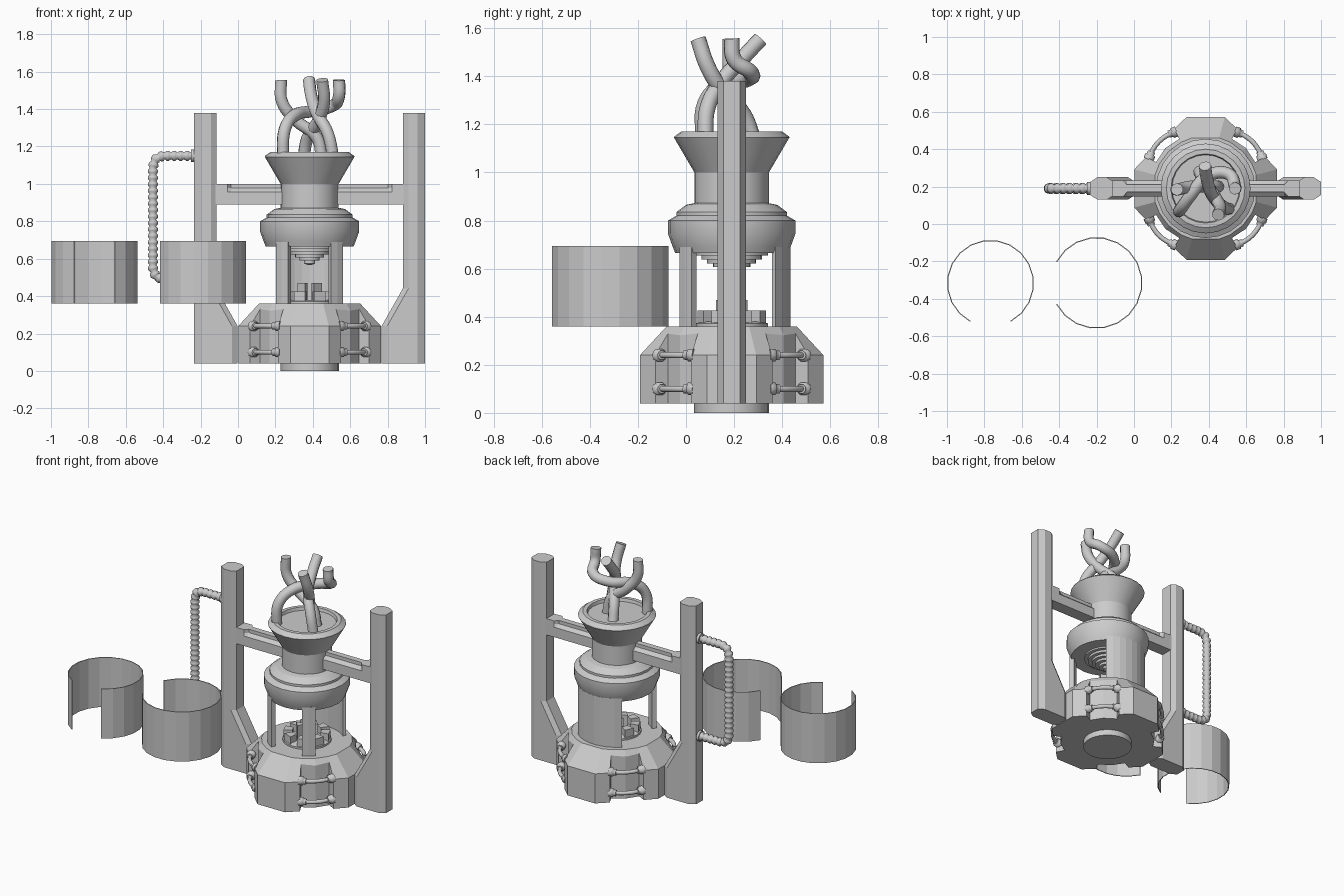
import bpy, bmesh
from math import sin, cos, radians, pi, tau
from mathutils import Vector

if "Cube" in bpy.data.objects:
    bpy.data.objects.remove(bpy.data.objects["Cube"])

CX, CY = 0.383, 0.19   # axis of the machine


def finish(name, bm, smooth=None):
    bmesh.ops.remove_doubles(bm, verts=bm.verts, dist=1e-5)
    bmesh.ops.recalc_face_normals(bm, faces=bm.faces)
    me = bpy.data.meshes.new(name)
    bm.to_mesh(me)
    bm.free()
    ob = bpy.data.objects.new(name, me)
    bpy.context.collection.objects.link(ob)
    if smooth:
        bpy.ops.object.select_all(action='DESELECT')
        ob.select_set(True)
        bpy.context.view_layer.objects.active = ob
        bpy.ops.object.shade_smooth_by_angle(angle=radians(smooth))
    return ob


def loft(name, rings, smooth=None, closed=False):
    """Skin a list of point rings; cap the ends unless closed on itself."""
    bm = bmesh.new()
    vs = [[bm.verts.new(p) for p in ring] for ring in rings]
    n = len(vs[0])
    pairs = list(zip(vs, vs[1:])) + ([(vs[-1], vs[0])] if closed else [])
    for a, b in pairs:
        for i in range(n):
            j = (i + 1) % n
            bm.faces.new((a[i], a[j], b[j], b[i]))
    if not closed:
        bm.faces.new(vs[0])
        bm.faces.new(vs[-1])
    return finish(name, bm, smooth)


def lathe(name, profile, segs=24, smooth=25):
    return loft(name, [[(CX + r * cos(tau * i / segs), CY + r * sin(tau * i / segs), z)
                        for i in range(segs)] for r, z in profile], smooth)


def shell(name, cx, cy, ro, ri, z0, z1, a0, a1, segs):
    """Curved wall between two angles."""
    rings = []
    for i in range(segs + 1):
        a = radians(a0 + (a1 - a0) * i / segs)
        rings.append([(cx + r * cos(a), cy + r * sin(a), z)
                      for r, z in ((ro, z0), (ro, z1), (ri, z1), (ri, z0))])
    return loft(name, rings)


def tube(name, pts, radius, radii=None, smooth_path=True, res=3):
    cu = bpy.data.curves.new(name, 'CURVE')
    cu.dimensions = '3D'
    cu.bevel_depth = radius
    cu.bevel_resolution = res
    cu.use_fill_caps = True
    if smooth_path:
        sp = cu.splines.new('BEZIER')
        sp.bezier_points.add(len(pts) - 1)
        for bp, p in zip(sp.bezier_points, pts):
            bp.co = p
            bp.handle_left_type = bp.handle_right_type = 'AUTO'
        sp.resolution_u = 6
    else:
        sp = cu.splines.new('POLY')
        sp.points.add(len(pts) - 1)
        for i, (bp, p) in enumerate(zip(sp.points, pts)):
            bp.co = (*p, 1)
            bp.radius = radii[i] if radii else 1
    ob = bpy.data.objects.new(name, cu)
    bpy.context.collection.objects.link(ob)
    return ob


# Base: four lobes with recesses on the diagonals
lathe("foot_disc", [(.156, 0), (.156, .06)])
cols = []
for k in range(4):
    for off, r in ((-28, .30), (-28, .36), (-15, .395), (15, .395), (28, .36), (28, .30), (45, .305)):
        cols.append((radians(90 * k + off), r))


def base_ring(level):
    out = []
    for a, r in cols:
        rr = .28 if level == 2 else r
        z = (.04, .24 + max(0, .12 * (.36 - r) / .08), .36)[level]
        out.append((CX + rr * cos(a), CY + rr * sin(a), z))
    return out


loft("base", [base_ring(i) for i in range(3)])

# Small curved pipes with collars across each recess
for k in range(4):
    for z in (.10, .24):
        pts = []
        for t in range(9):
            a = radians(90 * k + 27 + 36 * t / 8)
            r = .342 + .012 * sin(pi * t / 8)
            pts.append(Vector((CX + r * cos(a), CY + r * sin(a), z)))
        tube("recess_pipe", pts, .013, smooth_path=False)
        for p, q in ((pts[0], pts[1]), (pts[-1], pts[-2])):
            d = (q - p).normalized()
            tube("pipe_collar", [p, p + d * .025, p + d * .027, p + d * .045], .028,
                 [1, 1, .75, .7], smooth_path=False)

# Side posts with flared feet
for name, side in (("left_post", -1), ("right_post", 1)):
    rings = []
    for z, inner in ((.04, .33), (.24, .385), (.44, .498), (1.38, .498)):
        if z == .04:
            inner = .385
        prof = [(.617, .035), (.578, .06), (inner + .03, .06), (inner, .04)]
        loop = prof + [(x, -y) for x, y in reversed(prof)]
        rings.append([(CX + side * x, CY + y, z) for x, y in loop])
    loft(name, rings)

# Cross beam, upper half narrowed between its ends
rings = []
for x, w in ((-.51, .043), (-.44, .043), (-.42, .02), (.42, .02), (.44, .043), (.51, .043)):
    half = [(.043, .89), (.043, .957), (w, .977), (w, 1.0)]
    rings.append([(CX + x, CY + y, z) for y, z in half] +
                 [(CX + x, CY - y, z) for y, z in reversed(half)])
loft("cross_beam", rings)

# Upper head: funnel, neck and flanged collar
lathe("head", [(.12, .665), (.235, .665), (.245, .69), (.265, .745), (.265, .80), (.23, .82),
               (.23, .835), (.19, .865), (.155, .872), (.155, 1.0), (.24, 1.145), (.238, 1.15),
               (.21, 1.17), (.185, 1.17), (.18, 1.15), (.01, 1.15)])

# Stepped cone hanging below the head
steps = []
for i in range(6):
    r, z = .15 - .024 * i, .67 - .016 * i
    steps += [(r, z), (r, z - .016)]
lathe("stepped_cone", steps + [(.005, .565)])

# Chamber: back panel and two front pillars
shell("back_panel", CX, CY, .245, .225, .35, .69, 48, 132, 8)
for c in (270 - 37.5, 270 + 37.5):
    shell("front_pillar", CX, CY, .245, .215, .35, .69, c - 9.5, c + 9.5, 2)

# Crown on the chamber floor
lathe("crown_plate", [(.15, .355), (.15, .372), (.13, .38)])
for i in range(8):
    a = 45 * i + 22.5
    shell("crown_block", CX, CY, .145, .09, .36, .425, a - 13, a + 13, 1)
for i in range(4):
    a = 90 * i + 45
    shell("crown_prong", CX, CY, .07, .03, .36, .47, a - 25, a + 25, 1)

# Two detached open covers
shell("left_cover", -.7675, -.3175, .2325, .227, .36, .695, -62, 242, 17)
shell("right_cover", -.2, -.315, .245, .239, .36, .695, -152, 152, 17)

# Ribbed hose on the left post
corners = [(-.22, 1.15), (-.40, 1.15), (-.44, 1.135), (-.455, 1.09),
           (-.455, .55), (-.44, .505), (-.40, .49), (-.22, .49)]
path, step, carry = [], .0115, 0.0
for (x0, z0), (x1, z1) in zip(corners, corners[1:]):
    a, b = Vector((x0, CY, z0)), Vector((x1, CY, z1))
    length = (b - a).length
    while carry < length:
        path.append(a.lerp(b, carry / length))
        carry += step
    carry -= length
tube("ribbed_hose", path, .03, [(.62, .95, .95)[i % 3] for i in range(len(path))], False)
for z in (1.15, .49):
    tube("hose_socket", [(-.21, CY, z), (-.25, CY, z)], .035, smooth_path=False)

# Tangled cables out of the funnel
cables = [
    [(.23, .185, 1.555), (.235, .185, 1.44), (.31, .2, 1.34), (.42, .2, 1.25), (.45, .2, 1.14)],
    [(.24, .07, 1.14), (.25, .08, 1.29), (.3, .15, 1.365), (.4, .26, 1.39), (.51, .265, 1.42),
     (.54, .2, 1.47), (.54, .19, 1.555)],
    [(.38, .31, 1.555), (.39, .24, 1.48), (.42, .15, 1.38), (.48, .09, 1.27), (.51, .08, 1.14)],
    [(.45, .05, 1.555), (.46, .09, 1.44), (.43, .15, 1.34), (.37, .24, 1.24), (.35, .28, 1.14)],
]
for pts in cables:
    tube("cable", pts, .033)
